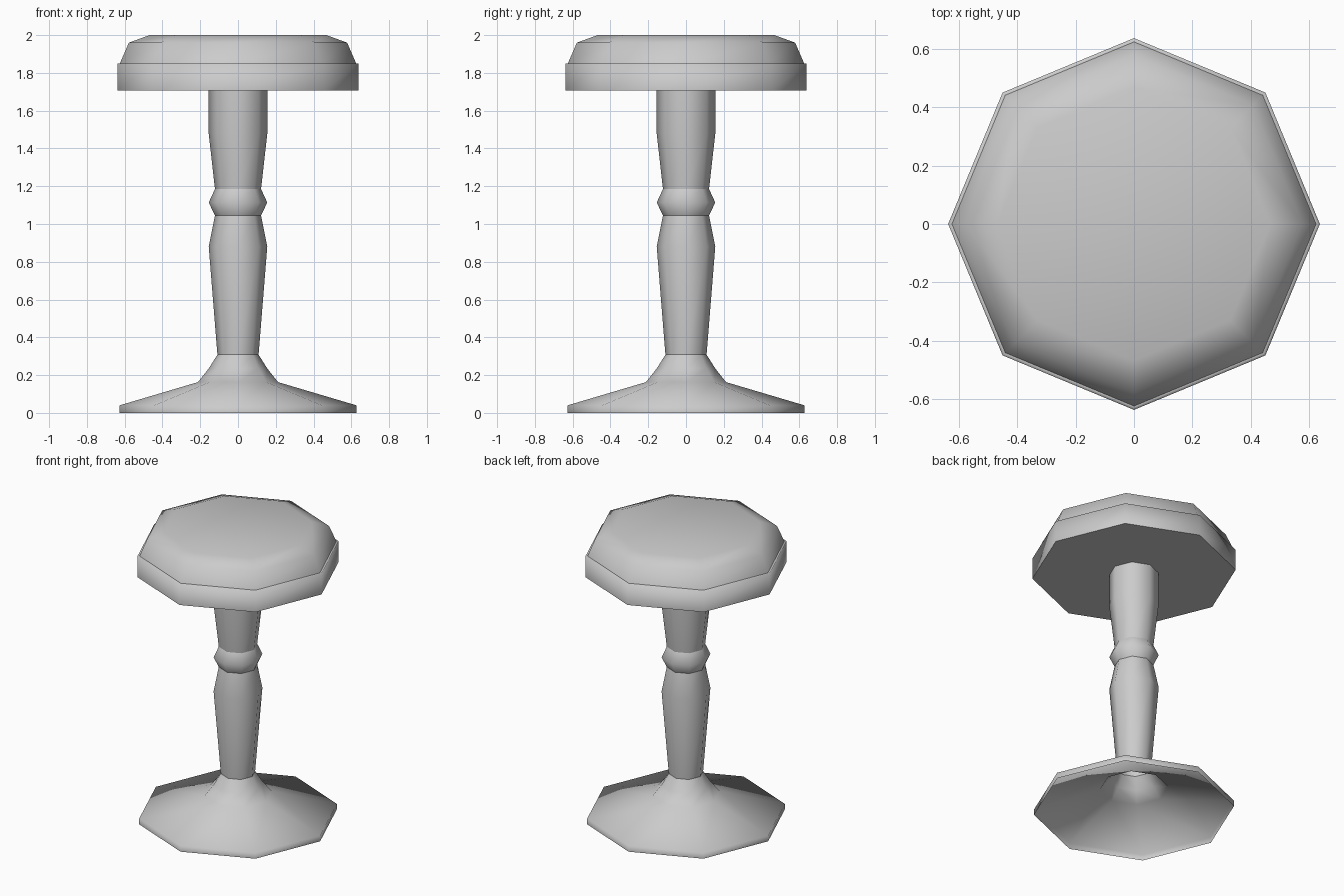
import bpy
from math import cos, sin, pi

cube = bpy.data.objects.get("Cube")
if cube:
    bpy.data.objects.remove(cube, do_unlink=True)

SIDES = 8

grey = bpy.data.materials.new("light_grey")
grey.use_nodes = True
colour = (0.6, 0.6, 0.6, 1)
grey.diffuse_color = colour
grey.node_tree.nodes["Principled BSDF"].inputs["Base Color"].default_value = colour


def lathe(name, profile, cap_bottom=False, cap_top=False, flat_bottom=False):
    """Spin a (radius, height) profile, listed bottom to top, into an octagonal part."""
    verts = [(r * cos(2 * pi * i / SIDES), r * sin(2 * pi * i / SIDES), z)
             for r, z in profile for i in range(SIDES)]
    faces = []
    for k in range(len(profile) - 1):
        a, b = k * SIDES, (k + 1) * SIDES
        for i in range(SIDES):
            j = (i + 1) % SIDES
            faces.append((a + i, a + j, b + j, b + i))
    if cap_top:
        faces.append(tuple(range(len(verts) - SIDES, len(verts))))
    if cap_bottom:
        faces.append(tuple(reversed(range(SIDES))))
    mesh = bpy.data.meshes.new(name)
    mesh.from_pydata(verts, [], faces)
    for face in mesh.polygons:
        face.use_smooth = True
    if flat_bottom:
        mesh.polygons[-1].use_smooth = False
        for edge in mesh.edges:
            if max(edge.vertices) < SIDES:
                edge.use_edge_sharp = True
    mesh.materials.append(grey)
    obj = bpy.data.objects.new(name, mesh)
    bpy.context.collection.objects.link(obj)
    return obj


# Flared foot, an open shell underneath
lathe("base", [(0.627, 0), (0.627, 0.04), (0.212, 0.163), (0.155, 0.235), (0.109, 0.308)])

# Turned column in three sections
lathe("lower_column", [(0.109, 0.308), (0.155, 0.88), (0.122, 1.045)])
lathe("column_ring", [(0.122, 1.045), (0.155, 1.114), (0.122, 1.185)])
lathe("upper_column", [(0.122, 1.185), (0.155, 1.478), (0.155, 1.708)])

# Seat board and padded cushion
lathe("seat_rim", [(0.638, 1.706), (0.638, 1.851), (0.625, 1.851)],
      cap_bottom=True, flat_bottom=True)
lathe("seat_cushion", [(0.625, 1.851), (0.578, 1.96), (0.468, 2.0)], cap_top=True)
